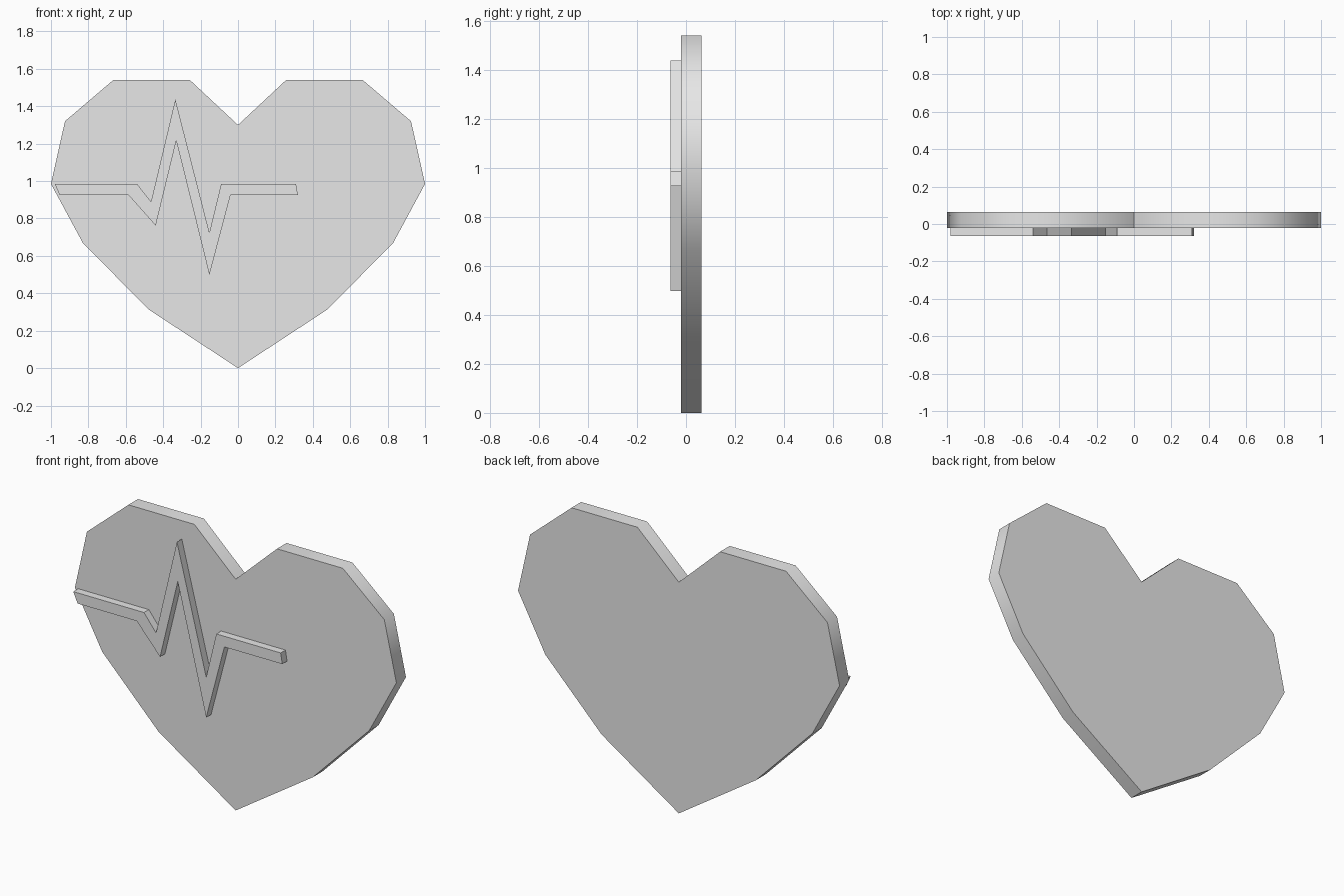
import bpy
import bmesh
import math

cube = bpy.data.objects.get("Cube")
if cube:
    bpy.data.objects.remove(cube, do_unlink=True)

grey = bpy.data.materials.new("light_grey")
grey.use_nodes = True
grey.diffuse_color = (0.8, 0.8, 0.8, 1)
grey.node_tree.nodes["Principled BSDF"].inputs["Base Color"].default_value = (0.8, 0.8, 0.8, 1)


def plate(name, outline, front, back, smooth_angle):
    """Extrude an (x, z) outline from y = front to y = back."""
    bm = bmesh.new()
    face = bm.faces.new([bm.verts.new((x, front, z)) for x, z in outline])
    new = bmesh.ops.extrude_face_region(bm, geom=[face], use_keep_orig=True)["geom"]
    verts = [g for g in new if isinstance(g, bmesh.types.BMVert)]
    bmesh.ops.translate(bm, verts=verts, vec=(0, back - front, 0))
    bmesh.ops.recalc_face_normals(bm, faces=bm.faces)
    mesh = bpy.data.meshes.new(name)
    bm.to_mesh(mesh)
    bm.free()
    mesh.materials.append(grey)
    obj = bpy.data.objects.new(name, mesh)
    bpy.context.collection.objects.link(obj)
    bpy.ops.object.select_all(action='DESELECT')
    obj.select_set(True)
    bpy.context.view_layer.objects.active = obj
    bpy.ops.object.shade_smooth_by_angle(angle=math.radians(smooth_angle))
    return obj


# Heart: one half of the outline, mirrored across x = 0
tip, notch = (0, 0), (0, 1.3)
half = [(0.48, 0.315), (0.83, 0.67), (1, 0.985), (0.925, 1.32), (0.667, 1.54), (0.257, 1.54)]
heart = [tip] + half + [notch] + [(-x, z) for x, z in reversed(half)]
plate("heart_body", heart, -0.021, 0.064, 60)

# Heartbeat line: upper edge left to right, then lower edge back
upper = [(-0.98, 0.985), (-0.54, 0.985), (-0.465, 0.89), (-0.335, 1.437),
         (-0.153, 0.725), (-0.09, 0.985), (0.31, 0.985)]
lower = [(0.32, 0.925), (-0.04, 0.925), (-0.153, 0.498), (-0.33, 1.215),
         (-0.44, 0.762), (-0.585, 0.925), (-0.953, 0.925)]
plate("heartbeat_line", upper + lower, -0.064, -0.021, 30)
